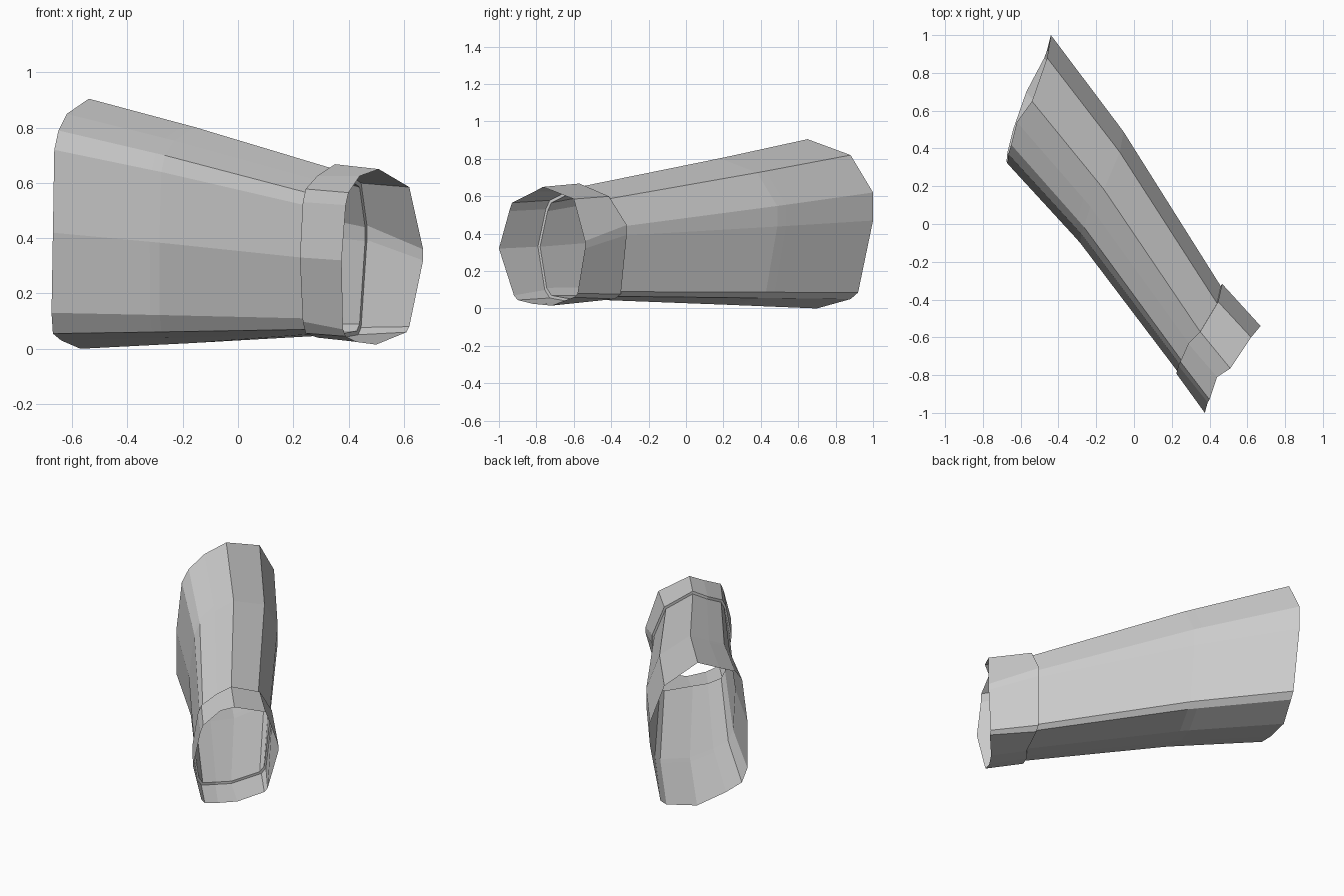
import bpy, bmesh
from mathutils import Vector

if "Cube" in bpy.data.objects:
    bpy.data.objects.remove(bpy.data.objects["Cube"])

# Cross-sections, all listed in the same order starting from the top ridge
open_end = [(-.54, .65, .905), (-.46, .88, .82), (-.44, 1, .62), (-.44, 1, .47), (-.46, .92, .085),
            (-.475, .88, .05), (-.57, .70, 0), (-.64, .50, .03), (-.67, .38, .055), (-.675, .33, .13),
            (-.67, .32, .42), (-.665, .37, .72), (-.65, .42, .79), (-.62, .54, .85)]
wrist = [(.35, -.57, .65), (.44, -.42, .585), (.46, -.33, .44), (.46, -.33, .39), (.44, -.36, .09),
         (.43, -.39, .065), (.35, -.57, .05), (.29, -.64, .055), (.25, -.72, .07), (.24, -.745, .11),
         (.23, -.78, .33), (.24, -.74, .52), (.25, -.72, .565), (.29, -.63, .61)]
cuff_end = [(.51, -.765, .65), (.62, -.60, .585), (.67, -.54, .36), (.67, -.54, .32), (.62, -.58, .08),
            (.61, -.60, .06), (.50, -.72, .015), (.43, -.82, .025), (.39, -.90, .045), (.38, -.92, .07),
            (.375, -1, .32), (.39, -.945, .52), (.40, -.93, .565), (.44, -.81, .625)]
open_end, wrist, cuff_end = [[Vector(p) for p in r] for r in (open_end, wrist, cuff_end)]


def between(a, b, t, shift):
    return [p.lerp(q, t) + Vector(shift) for p, q in zip(a, b)]


def grown(ring, factor):
    c = sum(ring, Vector()) / len(ring)
    return [c + (p - c) * factor for p in ring]


def tube(name, rings):
    bm = bmesh.new()
    loops = [[bm.verts.new(p) for p in r] for r in rings]
    n = len(rings[0])
    for a, b in zip(loops, loops[1:]):
        for i in range(n):
            j = (i + 1) % n
            bm.faces.new((a[i], a[j], b[j], b[i]))
    bmesh.ops.recalc_face_normals(bm, faces=bm.faces[:])
    # An open tube: make sure the ridge faces point up
    bm.normal_update()
    bm.faces.ensure_lookup_table()
    if bm.faces[0].normal.z < 0:
        bmesh.ops.reverse_faces(bm, faces=bm.faces[:])
    me = bpy.data.meshes.new(name)
    bm.to_mesh(me)
    bm.free()
    ob = bpy.data.objects.new(name, me)
    bpy.context.collection.objects.link(ob)
    return ob


# Tapered sleeve with a slight bend and crease at the middle
tube("sleeve", [open_end,
                between(open_end, wrist, .365, (.022, .02, 0)),
                between(open_end, wrist, .40, (.025, .02, 0)),
                wrist])

# Wider cuff with a small step where it meets the sleeve
tube("cuff", [wrist, grown(wrist, 1.055), cuff_end])
